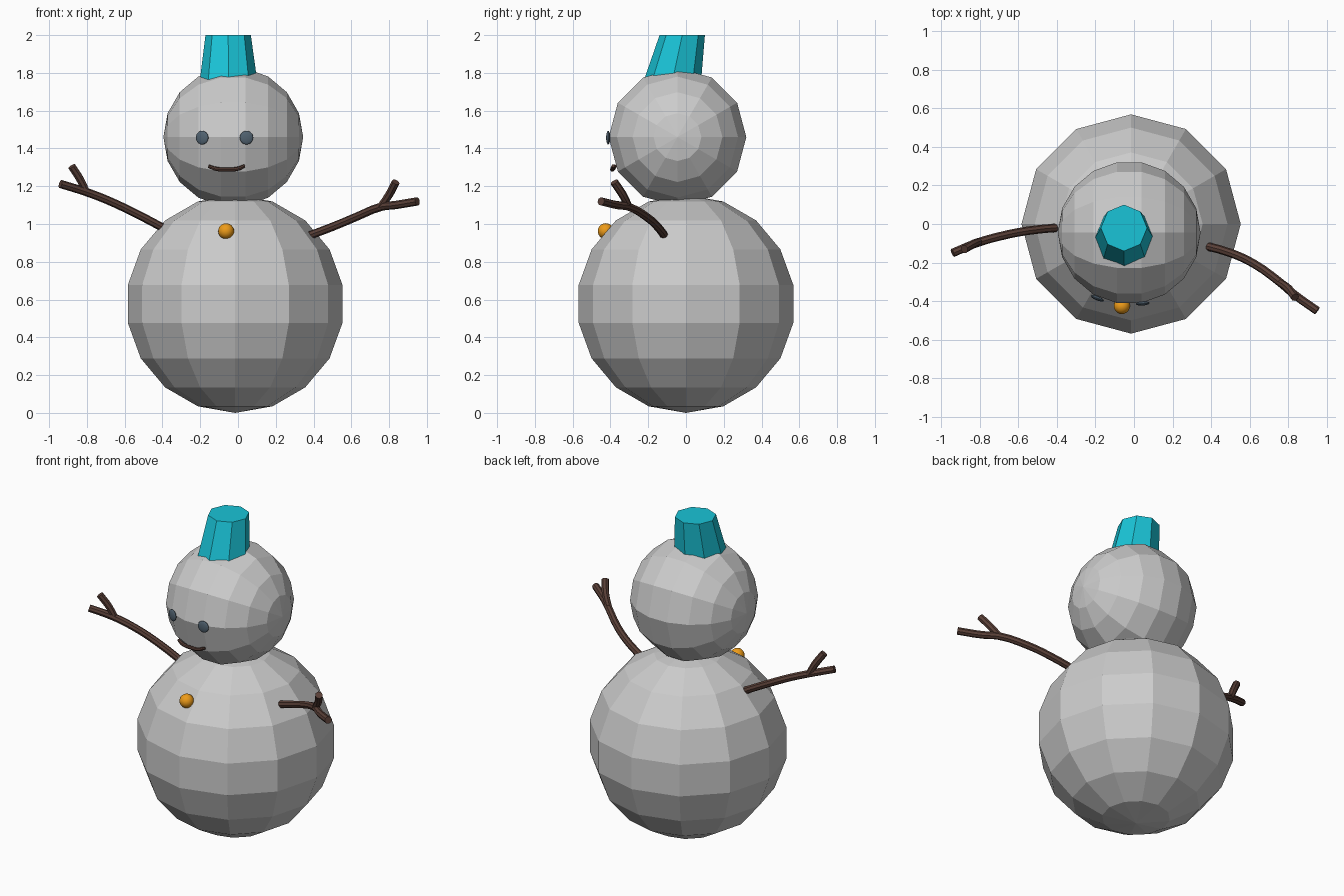
import bpy, bmesh
from math import pi, radians, sin, cos
from mathutils import Vector

if "Cube" in bpy.data.objects:
    bpy.data.objects.remove(bpy.data.objects["Cube"])


def material(name, rgb):
    m = bpy.data.materials.new(name)
    m.diffuse_color = (*rgb, 1)
    m.use_nodes = True
    m.node_tree.nodes["Principled BSDF"].inputs["Base Color"].default_value = m.diffuse_color
    return m


TEAL = material("teal", (0.01, 0.55, 0.68))
BROWN = material("brown", (0.10, 0.05, 0.038))
ORANGE = material("orange", (0.85, 0.33, 0.01))
SLATE = material("slate", (0.08, 0.12, 0.16))


def ball(name, loc, radius, segs, rings, rot=(0, 0, 0), scale=(1, 1, 1), mat=None, smooth=False):
    bpy.ops.mesh.primitive_uv_sphere_add(segments=segs, ring_count=rings, radius=radius,
                                         location=loc, rotation=rot)
    o = bpy.context.object
    o.name = name
    o.scale = scale
    if mat:
        o.data.materials.append(mat)
    if smooth:
        bpy.ops.object.shade_smooth()
    return o


def stick(name, paths, radius):
    """Round twig: each path is a list of (x, y, z, thickness)."""
    cu = bpy.data.curves.new(name, 'CURVE')
    cu.dimensions = '3D'
    cu.bevel_depth = radius
    cu.bevel_resolution = 2
    cu.resolution_u = 3
    cu.use_fill_caps = True
    for path in paths:
        s = cu.splines.new('BEZIER')
        s.bezier_points.add(len(path) - 1)
        for p, (x, y, z, t) in zip(s.bezier_points, path):
            p.co = (x, y, z)
            p.radius = t
            p.handle_left_type = p.handle_right_type = 'AUTO'
    cu.materials.append(BROWN)
    o = bpy.data.objects.new(name, cu)
    bpy.context.collection.objects.link(o)
    bpy.ops.object.select_all(action='DESELECT')
    o.select_set(True)
    bpy.context.view_layer.objects.active = o
    bpy.ops.object.convert(target='MESH')
    bpy.ops.object.shade_smooth_by_angle(angle=radians(40))


# Faceted snowballs; the head lies on its side with its poles on x
ball("body", (-0.015, 0, 0.577), 0.577, 12, 9)
ball("head", (-0.025, -0.045, 1.46), 0.37, 12, 9, rot=(0, pi / 2, 0))

# Leaning tapered hat, sunk into the head
bm = bmesh.new()
SIDES = 8
rings = []
for c, r in ((Vector((-0.05, -0.08, 1.72)), 0.157), (Vector((-0.052, -0.02, 2.0)), 0.12)):
    rings.append([bm.verts.new(c + Vector((r * cos(a), r * sin(a), 0)))
                  for a in (2 * pi * i / SIDES for i in range(SIDES))])
low, top = rings
for i in range(SIDES):
    j = (i + 1) % SIDES
    bm.faces.new((low[i], low[j], top[j], top[i]))
bm.faces.new(top)
bm.faces.new(low[::-1])
me = bpy.data.meshes.new("hat")
bm.to_mesh(me)
bm.free()
me.materials.append(TEAL)
bpy.context.collection.objects.link(bpy.data.objects.new("hat", me))

# Flattened eyes following the curve of the head
for name, x, y, turn in (("left_eye", -0.19, -0.385, -22), ("right_eye", 0.045, -0.412, 4)):
    ball(name, (x, y, 1.457), 0.036, 20, 12, rot=(0, 0, radians(turn)),
         scale=(1, 0.3, 1), mat=SLATE, smooth=True)

# Smile
stick("mouth", [[(-0.155, -0.375, 1.306, 0.8), (-0.12, -0.385, 1.293, 1),
                 (-0.06, -0.39, 1.288, 1), (0.0, -0.39, 1.293, 1),
                 (0.035, -0.385, 1.308, 0.8)]], 0.011)

# Chest button
ball("button", (-0.063, -0.425, 0.962), 0.042, 20, 12, mat=ORANGE, smooth=True)

# Forked twig arms
stick("left_arm", [
    [(-0.35, -0.015, 0.955, 1), (-0.55, -0.035, 1.06, 1), (-0.70, -0.065, 1.13, 1),
     (-0.82, -0.10, 1.175, 1), (-0.94, -0.15, 1.212, 1)],
    [(-0.80, -0.09, 1.165, 0.9), (-0.835, -0.105, 1.235, 1), (-0.88, -0.13, 1.305, 1)]], 0.022)
stick("right_arm", [
    [(0.34, -0.105, 0.925, 1), (0.50, -0.15, 0.985, 1), (0.62, -0.205, 1.035, 1),
     (0.76, -0.305, 1.092, 1), (0.83, -0.365, 1.10, 1), (0.95, -0.45, 1.12, 1)],
    [(0.75, -0.30, 1.085, 0.9), (0.80, -0.335, 1.155, 1), (0.835, -0.38, 1.222, 1)]], 0.022)
